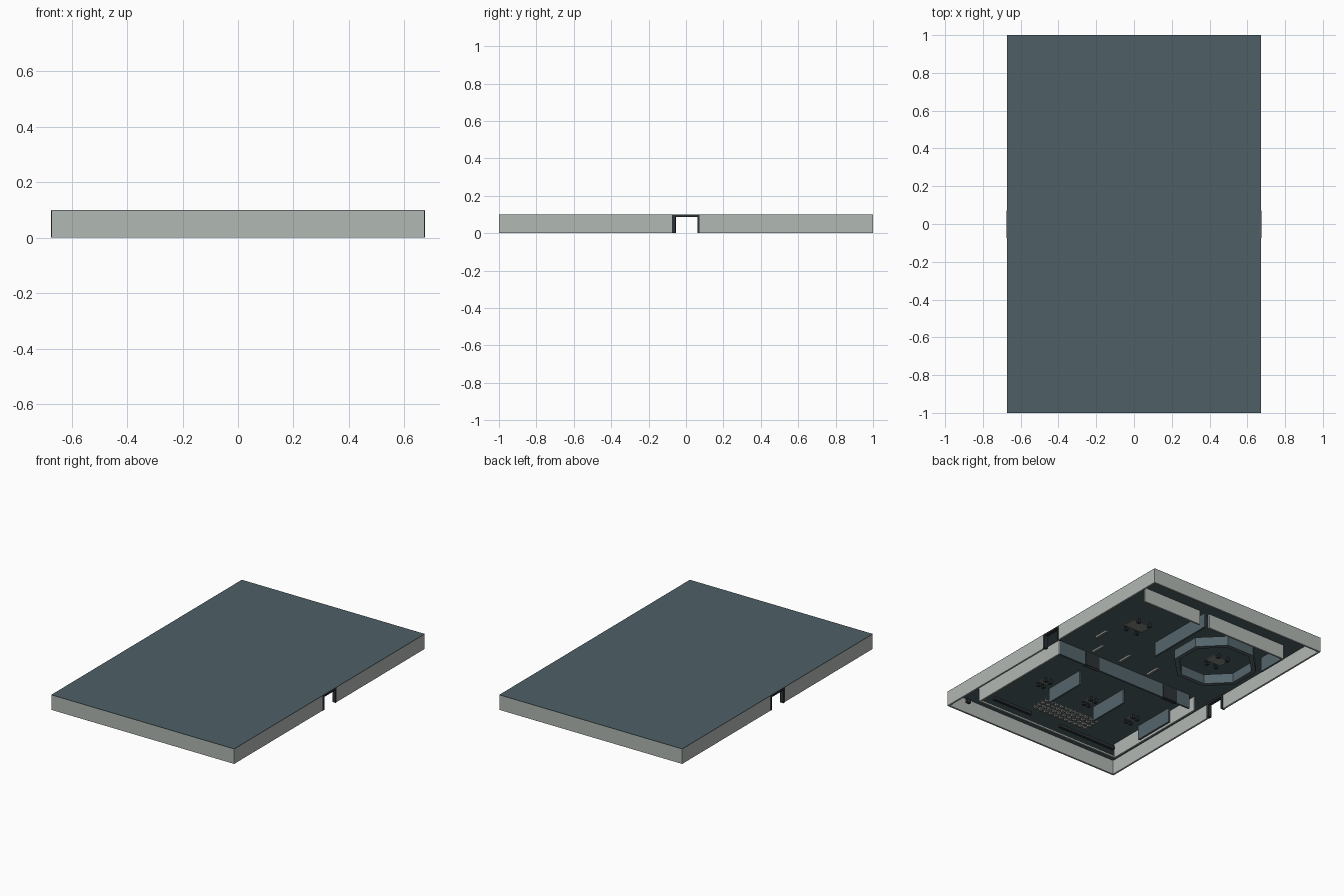
import bpy, bmesh, math

cube = bpy.data.objects.get("Cube")
if cube:
    bpy.data.objects.remove(cube, do_unlink=True)


def material(name, rgb):
    m = bpy.data.materials.new(name)
    m.use_nodes = True
    m.diffuse_color = (*rgb, 1)
    m.node_tree.nodes["Principled BSDF"].inputs["Base Color"].default_value = (*rgb, 1)
    return m


SLATE = material("slate roof", (0.077, 0.114, 0.13))
PALE = material("pale wall", (0.44, 0.48, 0.455))
BLUE = material("blue grey partition", (0.09, 0.13, 0.15))
DARK = material("dark frame", (0.025, 0.032, 0.036))
OLIVE = material("grey furniture", (0.22, 0.235, 0.22))

TOP, CEIL, T = 0.1, 0.097, 0.012


def finish(name, bm, mat):
    mesh = bpy.data.meshes.new(name)
    bm.to_mesh(mesh)
    bm.free()
    mesh.materials.append(mat)
    bpy.context.collection.objects.link(bpy.data.objects.new(name, mesh))


def boxes(name, mat, spans):
    """One object made of boxes, each given as ((x0, x1), (y0, y1), (z0, z1))."""
    bm = bmesh.new()
    for span in spans:
        made = bmesh.ops.create_cube(bm, size=1)["verts"]
        for v in made:
            v.co = [sum(s) / 2 + c * abs(s[1] - s[0]) for s, c in zip(span, v.co)]
    finish(name, bm, mat)


def wall_y(name, mat, x, y0, y1):
    boxes(name, mat, [((x - T / 2, x + T / 2), (y0, y1), (0, CEIL))])


def wall_x(name, mat, y, x0, x1):
    boxes(name, mat, [((x0, x1), (y - T / 2, y + T / 2), (0, CEIL))])


# Roof and outer shell, with the long sides in panels
W, L = 0.672, 1.0
boxes("roof", SLATE, [((-W, W), (-L, L), (CEIL, TOP))])
panels = []
for cuts in ((-L, -0.8, -0.56, -0.33, -0.07), (0.07, 0.14, 0.38, 0.62, 0.85, L)):
    panels += zip(cuts, cuts[1:])
for s, side in ((1, "left"), (-1, "right")):
    boxes(side + "_outer_wall", PALE,
          [((s * W, s * (W - T)), panel, (0, CEIL)) for panel in panels])
    # Gate frame
    gate = (s * 0.65, s * 0.675)
    boxes(side + "_gate_frame", DARK, [
        (gate, (-0.075, -0.057), (0, CEIL)),
        (gate, (0.062, 0.072), (0, CEIL)),
        (gate, (-0.075, 0.072), (0.086, CEIL))])
for s, side in ((-1, "front"), (1, "back")):
    boxes(side + "_outer_wall", PALE, [((-W, W), (s * L, s * (L - T)), (0, CEIL))])

# Inner ring of walls
wall_y("front_left_inner_wall", PALE, 0.55, -0.83, -0.06)
wall_y("front_right_inner_wall", PALE, -0.54, -0.83, -0.06)
wall_x("back_left_inner_wall", PALE, 0.775, 0.12, 0.565)
wall_x("back_right_inner_wall", PALE, 0.78, -0.55, 0.05)
boxes("front_inner_sill", PALE, [((-0.54, 0.55), (-0.836, -0.824), (0, 0.012))])

# Partitions
wall_x("central_wall", BLUE, -0.065, -0.5, 0.55)
for name, x in (("left", 0.21), ("middle", -0.145), ("right", -0.51)):
    wall_y(name + "_partition", BLUE, x, -0.56, -0.27)
wall_y("back_partition", BLUE, 0.075, 0.3, 0.775)
wall_y("back_corner_partition", BLUE, -0.55, 0.575, 0.78)

# Doors in the central wall
for name, x in (("left", 0.29), ("right", -0.34)):
    boxes(name + "_door", DARK, [((x - 0.055, x + 0.055), (-0.08, -0.054), (0, 0.09))])

# Eight-sided counter
bm = bmesh.new()
ring = []
for i in range(8):
    a = math.radians(22.5 + 45 * i)
    ring.append([bm.verts.new((-0.28 + r * math.cos(a), 0.45 + r * math.sin(a), z))
                 for r, z in ((0.265, 0), (0.265, 0.065), (0.235, 0.065), (0.235, 0))])
for i in range(8):
    a, b = ring[i], ring[(i + 1) % 8]
    for k in range(4):
        bm.faces.new((a[k], b[k], b[(k + 1) % 4], a[(k + 1) % 4]))
bmesh.ops.recalc_face_normals(bm, faces=bm.faces)
finish("eight_sided_counter", bm, BLUE)


# Tables with chairs
def table_set(name, x, y, w, d):
    boxes(name + "_table", OLIVE, [((x - w, x + w), (y - d, y + d), (0.018, 0.024))])
    chairs = []
    for sx in (-1, 1):
        for sy in (-1, 1):
            cx, cy = x + sx * w * 0.6, y + sy * (d + 0.015)
            chairs.append(((cx - 0.01, cx + 0.01), (cy - 0.01, cy + 0.01), (0, 0.014)))
            chairs.append(((cx - 0.01, cx + 0.01), (cy + sy * 0.007, cy + sy * 0.01), (0.014, 0.03)))
    boxes(name + "_chairs", DARK, chairs)


table_set("meeting", -0.27, 0.48, 0.06, 0.04)
table_set("lounge", 0.38, 0.49, 0.07, 0.045)
for name, x in (("left_room", 0.375), ("middle_room", 0.01), ("right_room", -0.33)):
    table_set(name, x, -0.415, 0.03, 0.018)

# Rows of seats
seats = []
for row in range(4):
    for col in range(11):
        x, y = -0.17 + col * 0.04, -0.67 + row * 0.035
        seats.append(((x - 0.011, x + 0.011), (y - 0.008, y + 0.008), (0, 0.012)))
        seats.append(((x - 0.011, x + 0.011), (y - 0.011, y - 0.008), (0, 0.03)))
boxes("seat_rows", OLIVE, seats)

# Long counters and benches
boxes("counters", DARK, [((0.2, 0.5), (-0.765, -0.745), (0, 0.02)),
                         ((-0.47, -0.03), (-0.765, -0.745), (0, 0.02))])
boxes("benches", OLIVE, [((x - 0.008, x + 0.008), (y - 0.05, y + 0.05), (0, 0.015))
                         for x, y in ((0.5, 0.285), (0.195, 0.145), (-0.04, 0.134), (0.4, 0.13))])
boxes("corner_box", DARK, [((0.58, 0.61), (-0.9, -0.88), (0, 0.025))])
